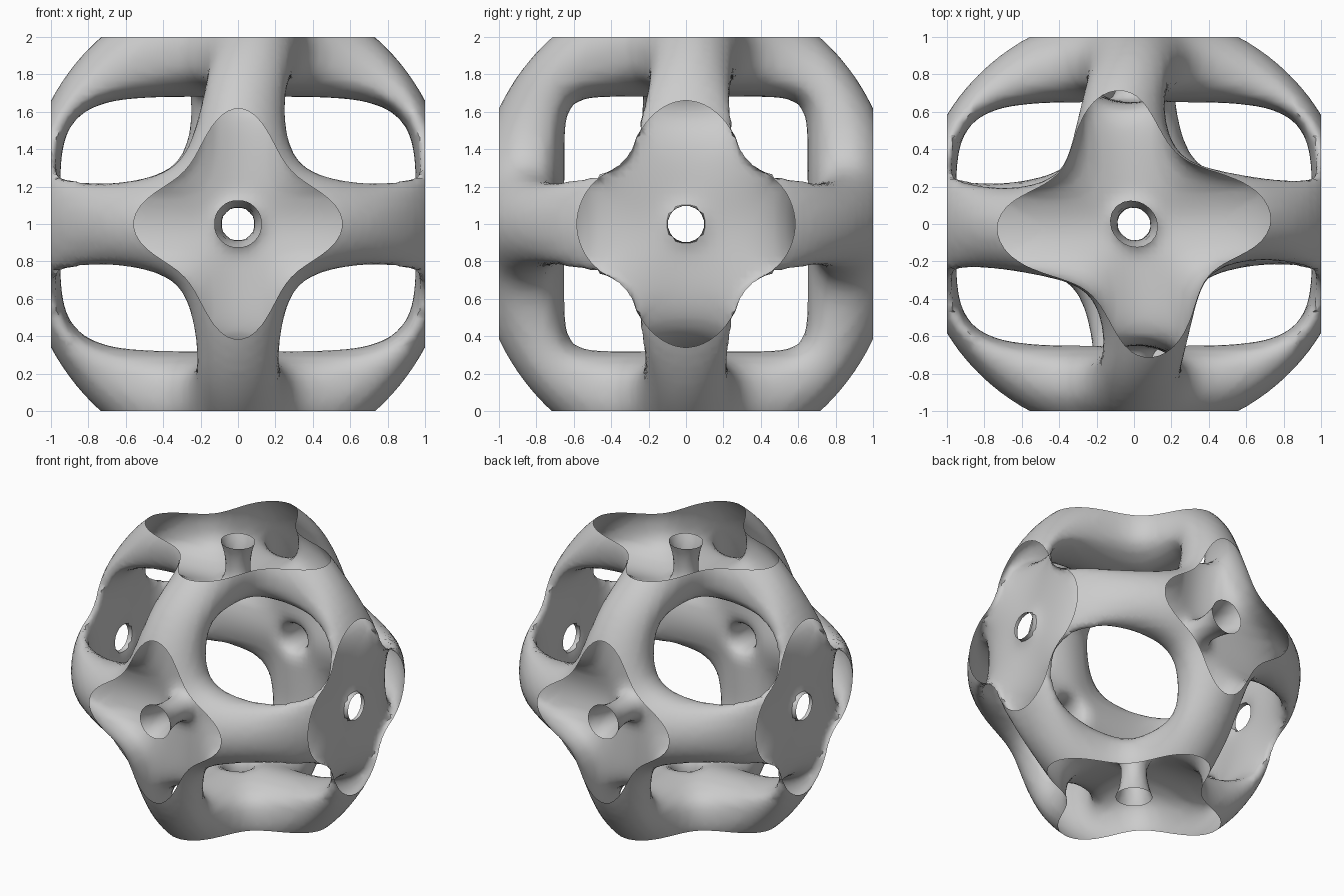
import bpy, bmesh, math
from mathutils import Vector
from itertools import product

if "Cube" in bpy.data.objects:
    bpy.data.objects.remove(bpy.data.objects["Cube"], do_unlink=True)

CELLS = 56
START = -1.05
STEP = 2.1 / CELLS
CHAMBER = (0.95, 0.65, 0.68)    # half sizes of the hollow middle
OUTER = (1.165, 1.14, 1.29)     # half sizes of the outer skin


def field(x, y, z):
    """Negative inside the hollow struts, positive in the open space."""
    # slight twist of the top node
    turn = -0.13 * max(0, z) ** 2 * max(0, 1 - x * x - y * y)
    x, y = x - 2 * turn * y, y + turn * x
    p = [max(abs(c), 0.004) for c in (x, y, z)]
    r2 = sum(c * c for c in p)
    r = math.sqrt(r2)

    # depth between the chamber wall (-1) and the outer skin (+1)
    a, b, c = (d / h for d, h in zip(p, CHAMBER))
    inner = r / (a ** 5 + (b ** 10 + c ** 10) ** 0.5) ** 0.2
    outer = r / math.sqrt(sum((d / h) ** 2 for d, h in zip(p, OUTER)))
    depth = 2 * (r - inner) / max(outer - inner, 0.1) - 1

    # distance from the ring planes, blended where rings cross
    off = sum(d ** -2.2 for d in p) ** (-1 / 2.2)
    width = 0.122 + 0.18 * sum(d ** 4 for d in p) / r2 ** 2
    strut = math.sqrt((off / width) ** 2 + abs(depth) ** 2.6) - 1

    # flared hole through each node, tighter on the two shallow sides
    rho = math.sqrt(max(r2 - max(p) ** 2, 0))
    radius = 0.09 + 0.9 * (r - 0.8) ** 2 - 0.03 * (p[0] / r) ** 4
    hole = 6 * (radius - rho)
    blend = max(0.5 - abs(strut - hole), 0)
    return max(strut, hole) + blend * blend / 2


def sample_grid():
    axis = [START + i * STEP for i in range(CELLS + 1)]
    return {(i, j, k): field(axis[i], axis[j], axis[k])
            for i, j, k in product(range(CELLS + 1), repeat=3)}


def shift(node, axis, amount=1):
    moved = list(node)
    moved[axis] += amount
    return tuple(moved)


def build_surface(bm):
    """Place one vertex per crossed cell and one quad per crossed edge."""
    values = sample_grid()
    sums, quads = {}, []
    for node, a in values.items():
        for axis in range(3):
            end = shift(node, axis)
            b = values.get(end)
            if b is None or (a < 0) == (b < 0):
                continue
            point = Vector(node)
            point[axis] += a / (a - b)
            u, v = (axis + 1) % 3, (axis + 2) % 3
            ring = [node, shift(node, u, -1),
                    shift(shift(node, u, -1), v, -1), shift(node, v, -1)]
            for cell in ring:
                total = sums.setdefault(cell, [Vector(), 0])
                total[0] += point
                total[1] += 1
            quads.append(ring if a < 0 else ring[::-1])
    verts = {cell: bm.verts.new(total / count * STEP + Vector((START,) * 3))
             for cell, (total, count) in sums.items()}
    for ring in quads:
        bm.faces.new([verts[cell] for cell in ring])


def trim_to_cube(bm):
    """Cut the shell open along the six flat sides."""
    for axis, side in product(range(3), (-1, 1)):
        normal = Vector()
        normal[axis] = side
        bmesh.ops.bisect_plane(bm, geom=bm.verts[:] + bm.edges[:] + bm.faces[:],
                               plane_co=normal, plane_no=normal, clear_outer=True)


def make_material(name, color):
    mat = bpy.data.materials.new(name)
    mat.use_nodes = True
    mat.diffuse_color = color
    for node in mat.node_tree.nodes:
        if node.type == "BSDF_PRINCIPLED":
            node.inputs["Base Color"].default_value = color
    return mat


# Open lattice shell, resting on the ground
bm = bmesh.new()
build_surface(bm)
trim_to_cube(bm)
bmesh.ops.translate(bm, verts=bm.verts, vec=(0, 0, 1))
mesh = bpy.data.meshes.new("lattice_shell")
bm.to_mesh(mesh)
bm.free()
shell = bpy.data.objects.new("lattice_shell", mesh)
bpy.context.collection.objects.link(shell)
mesh.materials.append(make_material("light_grey", (0.6, 0.6, 0.6, 1)))

bpy.ops.object.select_all(action="DESELECT")
shell.select_set(True)
bpy.context.view_layer.objects.active = shell
bpy.ops.object.shade_smooth_by_angle(angle=math.radians(50))
